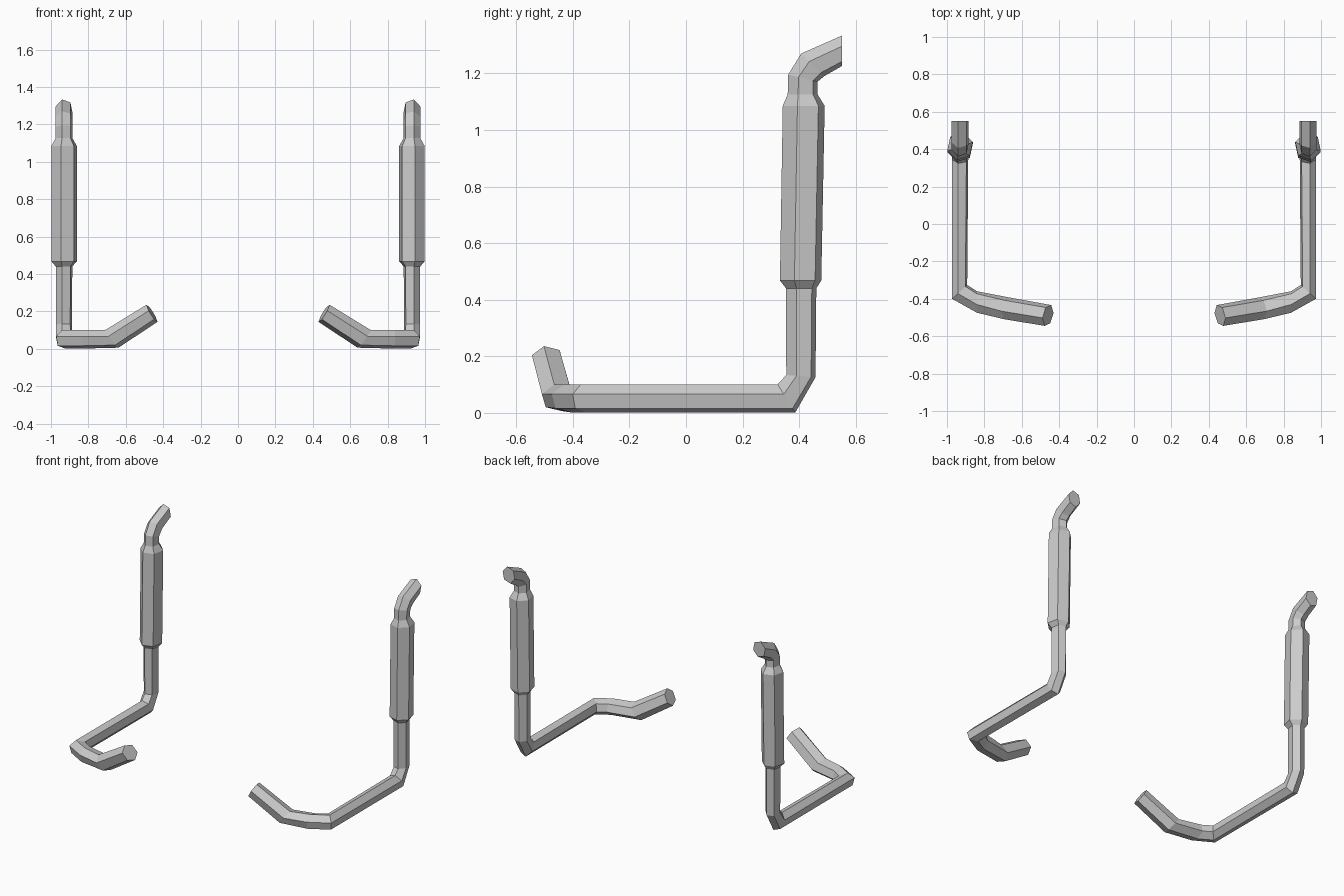
import bpy, bmesh, math
from mathutils import Vector

if "Cube" in bpy.data.objects:
    bpy.data.objects.remove(bpy.data.objects["Cube"])

SIDES = 6
TWIST = math.radians(13)

# Each ring: centre, "inner/up" half axis, "outer side" half axis
rings = [
    # curled inlet at the front
    ((.46, -.489, .19), (.028, 0, .047), (.01, -.058, 0)),
    ((.675, -.452, .053), (.035, 0, .048), (.008, -.06, 0)),
    ((.84, -.417, .051), (0, 0, .051), (0, -.06, 0)),
    ((.932, -.363, .051), (0, 0, .051), (.042, -.039, 0)),
    # elbow at the rear
    ((.93, .355, .051), (0, -.032, .051), (.046, 0, 0)),
    ((.93, .406, .13), (0, -.053, .004), (.045, 0, 0)),
    # muffler
    ((.93, .407, .44), (0, -.055, 0), (.046, 0, 0)),
    ((.93, .405, .468), (0, -.075, 0), (.071, 0, 0)),
    ((.93, .416, 1.085), (0, -.076, 0), (.071, 0, 0)),
    ((.93, .412, 1.126), (0, -.054, 0), (.047, 0, 0)),
    # outlet bent backwards
    ((.93, .413, 1.183), (0, -.053, .013), (.047, 0, 0)),
    ((.93, .448, 1.23), (0, -.042, .041), (.047, 0, 0)),
    ((.93, .552, 1.28), (0, 0, .055), (.047, 0, 0)),
]

# Loft the rings into one closed pipe
bm = bmesh.new()
loops = []
for c, u, s in rings:
    c, u, s = Vector(c), Vector(u), Vector(s)
    angles = [TWIST + math.tau * k / SIDES for k in range(SIDES)]
    loops.append([bm.verts.new(c + u * math.cos(a) + s * math.sin(a)) for a in angles])
for a, b in zip(loops, loops[1:]):
    for i in range(SIDES):
        j = (i + 1) % SIDES
        bm.faces.new((a[i], a[j], b[j], b[i]))
bm.faces.new(loops[0])
bm.faces.new(loops[-1])
bmesh.ops.recalc_face_normals(bm, faces=bm.faces)

mesh = bpy.data.meshes.new("exhaust_pipes")
bm.to_mesh(mesh)
bm.free()
pipes = bpy.data.objects.new("exhaust_pipes", mesh)
bpy.context.collection.objects.link(pipes)

# Matching pipe on the other side
mirror = pipes.modifiers.new("mirror", 'MIRROR')
mirror.use_axis = (True, False, False)
mirror.use_mirror_merge = False
